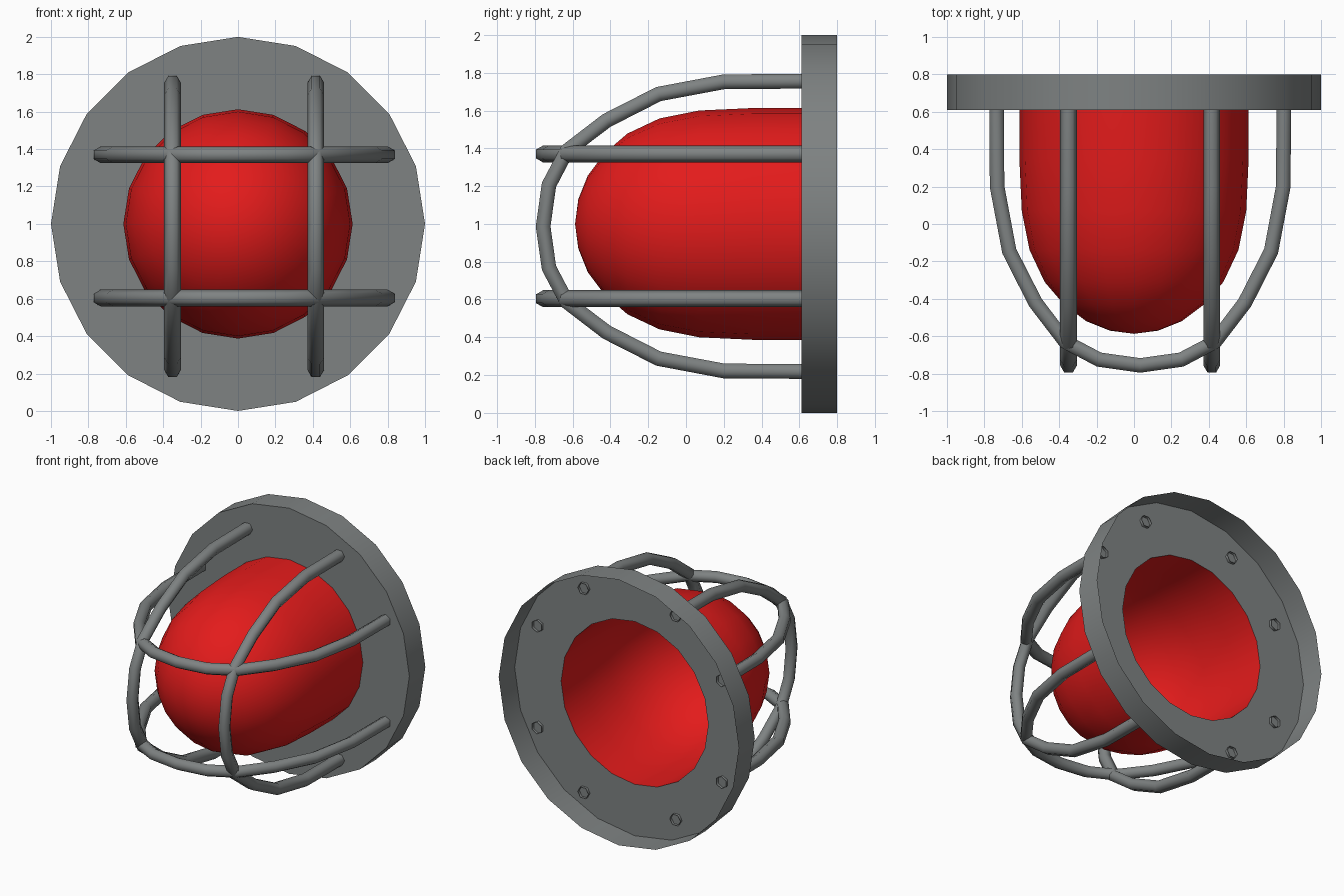
import bpy, bmesh, math
from mathutils import Vector

if "Cube" in bpy.data.objects:
    bpy.data.objects.remove(bpy.data.objects["Cube"])


def material(name, rgb):
    m = bpy.data.materials.new(name)
    m.diffuse_color = (*rgb, 1)
    m.use_nodes = True
    m.node_tree.nodes["Principled BSDF"].inputs["Base Color"].default_value = m.diffuse_color
    return m


GREY = material("grey metal", (0.21, 0.225, 0.225))
RED = material("red glass", (0.77, 0.011, 0.011))
SIDES = 20
BACK, FRONT, BAR_END = 0.80, 0.61, 0.63   # y of rim edge, plate face, bar ends
CX, CZ = 0.033, 0.987             # centre of the cage
GAP, REACH = 0.383, 0.768         # bar offset and half span
R_BAR, R_DOME = 0.045, 0.613


def finish(bm, name, mat):
    bmesh.ops.recalc_face_normals(bm, faces=bm.faces)
    me = bpy.data.meshes.new(name)
    bm.to_mesh(me)
    bm.free()
    me.materials.append(mat)
    ob = bpy.data.objects.new(name, me)
    bpy.context.collection.objects.link(ob)
    for p in me.polygons:
        p.use_smooth = True
    return ob


def ring(bm, r, y):
    return [bm.verts.new((r * math.cos(math.tau * i / SIDES), y,
                          1 + r * math.sin(math.tau * i / SIDES))) for i in range(SIDES)]


def bridge(bm, a, b):
    for i in range(len(a)):
        bm.faces.new((a[i - 1], a[i], b[i], b[i - 1]))


# Dome: open shell turned about the y axis
bm = bmesh.new()
profile = [(R_DOME, FRONT), (R_DOME, 0.35), (0.60, 0.07), (0.558, -0.14), (0.478, -0.31),
           (0.375, -0.43), (0.255, -0.52), (0.13, -0.57)]
rings = [ring(bm, r, y) for r, y in profile]
for a, b in zip(rings, rings[1:]):
    bridge(bm, a, b)
tip = bm.verts.new((0, -0.587, 1))
for i in range(SIDES):
    bm.faces.new((rings[-1][i - 1], rings[-1][i], tip))
finish(bm, "dome", RED)

# Mounting plate: thin ring face with a rim, hollow at the back
bm = bmesh.new()
outer = ring(bm, 1, FRONT)
bridge(bm, outer, ring(bm, R_DOME, FRONT))
bridge(bm, outer, ring(bm, 1, BACK))
plate = finish(bm, "mounting_plate", GREY)
bpy.context.view_layer.objects.active = plate
plate.select_set(True)
bpy.ops.object.shade_smooth_by_angle(angle=math.radians(30))

# Cage bars: open six-sided tubes swept along a U path, ends just through the plate
half = [(REACH, BAR_END), (REACH - 0.003, 0.2), (0.70, -0.145), (0.56, -0.42),
        (0.40, -0.63), (0.22, -0.725)]
path = half + [(0, -0.756)] + [(-u, y) for u, y in reversed(half)]


def bar(name, offset, upright):
    bm = bmesh.new()
    prev = None
    pts = [Vector(p) for p in path]
    for i, p in enumerate(pts):
        d_in = (p - pts[i - 1]).normalized() if i else None
        d_out = (pts[i + 1] - p).normalized() if i < len(pts) - 1 else None
        d = ((d_in or d_out) + (d_out or d_in)).normalized()
        n = Vector((-d.y, d.x))
        cur = []
        for k in range(6):
            a = math.tau * k / 6
            q = p + n * R_BAR * math.sin(a)
            w = offset + R_BAR * math.cos(a)
            x, z = (w, q.x) if upright else (q.x, w)
            cur.append(bm.verts.new((CX + x, q.y, CZ + z)))
        if prev:
            bridge(bm, prev, cur)
        prev = cur
    finish(bm, name, GREY)


for side, label in ((-1, "a"), (1, "b")):
    bar("upright_cage_bar_" + label, side * GAP, True)
    bar("level_cage_bar_" + label, side * GAP, False)
